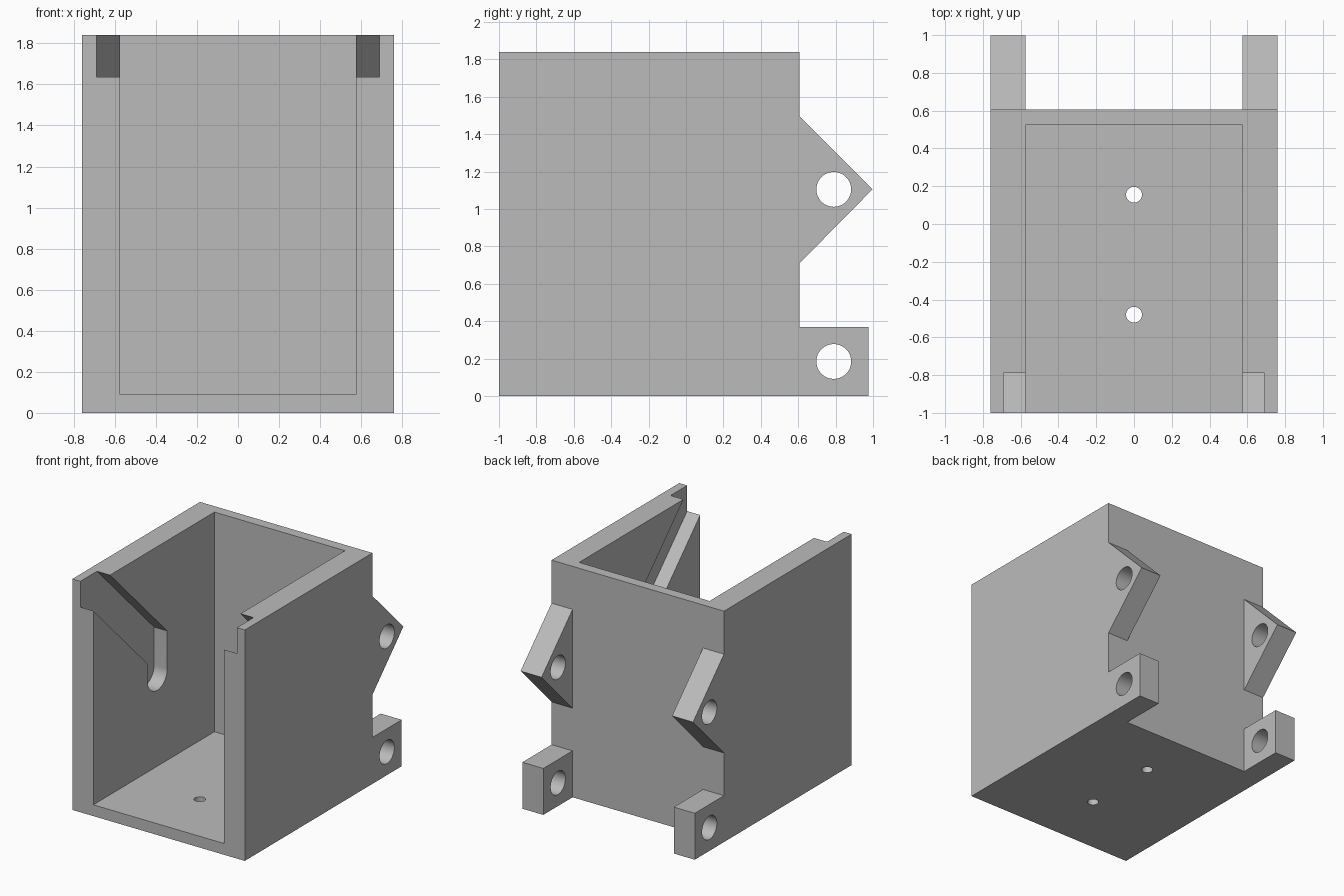
import bpy, bmesh, math
from mathutils import Vector

if "Cube" in bpy.data.objects:
    bpy.data.objects.remove(bpy.data.objects["Cube"], do_unlink=True)

HALF_W, INNER, SLOT_X = 0.76, 0.575, 0.69
FRONT, BACK, BACK_IN = -1.0, 0.607, 0.525
HEIGHT, FLOOR = 1.84, 0.09

grey = bpy.data.materials.new("plain grey")
grey.use_nodes = True
grey.diffuse_color = (0.5, 0.5, 0.5, 1)
grey.node_tree.nodes["Principled BSDF"].inputs["Base Color"].default_value = (0.5, 0.5, 0.5, 1)


def prism(name, points, start, depth):
    """Extrude a closed outline of 3D points along depth, moved by start."""
    bm = bmesh.new()
    face = bm.faces.new([bm.verts.new(Vector(p) + Vector(start)) for p in points])
    side = bmesh.ops.extrude_face_region(bm, geom=[face])
    moved = [g for g in side["geom"] if isinstance(g, bmesh.types.BMVert)]
    bmesh.ops.translate(bm, verts=moved, vec=depth)
    bmesh.ops.recalc_face_normals(bm, faces=bm.faces)
    mesh = bpy.data.meshes.new(name)
    bm.to_mesh(mesh)
    bm.free()
    mesh.materials.append(grey)
    obj = bpy.data.objects.new(name, mesh)
    bpy.context.collection.objects.link(obj)
    return obj


def side_prism(name, yz, x0, x1):
    return prism(name, [(0, y, z) for y, z in yz], (x0, 0, 0), (x1 - x0, 0, 0))


def rect(y0, y1, z0, z1):
    return [(y0, z0), (y1, z0), (y1, z1), (y0, z1)]


def arc(cx, cy, r, a0, a1, n):
    return [(cx + r * math.cos(a0 + (a1 - a0) * i / n),
             cy + r * math.sin(a0 + (a1 - a0) * i / n)) for i in range(n + 1)]


def circle(cx, cy, r, n=48):
    return arc(cx, cy, r, 0, math.tau, n)[:-1]


# Side outline with the square lower lug and the pointed upper lug
outline = [(FRONT, 0), (0.975, 0), (0.975, 0.37), (BACK, 0.37), (BACK, 0.71),
           (0.997, 1.105), (BACK, 1.497), (BACK, HEIGHT), (FRONT, HEIGHT)]
holder = side_prism("open_box_holder", outline, -HALF_W, HALF_W)

# Cavity open to the front and top, and the gap between the lugs
cutters = [
    side_prism("cavity_cutter", rect(-1.2, BACK_IN, FLOOR, 2), -INNER, INNER),
    side_prism("lug_gap_cutter", rect(BACK, 1.2, -0.2, 2), -INNER, INNER),
]

# Slanted guide slots with a rounded vertical end, on both inner walls
slot = ([(-1.2, 1.835), (-0.32, 0.955)]
        + arc(-0.195, 0.82, 0.125, math.pi, math.tau, 24)
        + [(-0.07, 1.12), (-1.2, 2.25)])
for s in (-1, 1):
    cutters.append(side_prism("slot_cutter", slot, s * 0.5, s * SLOT_X))

# Cross holes through the lugs
for z in (0.185, 1.105):
    cutters.append(side_prism("lug_hole_cutter", circle(0.79, z, 0.093), -1, 1))

# Screw holes in the floor
for y in (-0.48, 0.155):
    ring = [(px, py, 0) for px, py in circle(0, y, 0.042, 32)]
    cutters.append(prism("floor_hole_cutter", ring, (0, 0, -0.1), (0, 0, 0.4)))

# Cut everything out, then discard the cutters
bpy.ops.object.select_all(action='DESELECT')
bpy.context.view_layer.objects.active = holder
holder.select_set(True)
for c in cutters:
    c.hide_render = True
    mod = holder.modifiers.new("cut", 'BOOLEAN')
    mod.operation = 'DIFFERENCE'
    mod.solver = 'EXACT'
    mod.object = c
    bpy.ops.object.modifier_apply(modifier=mod.name)
    bpy.data.objects.remove(c, do_unlink=True)

bpy.ops.object.shade_smooth_by_angle(angle=math.radians(30))
